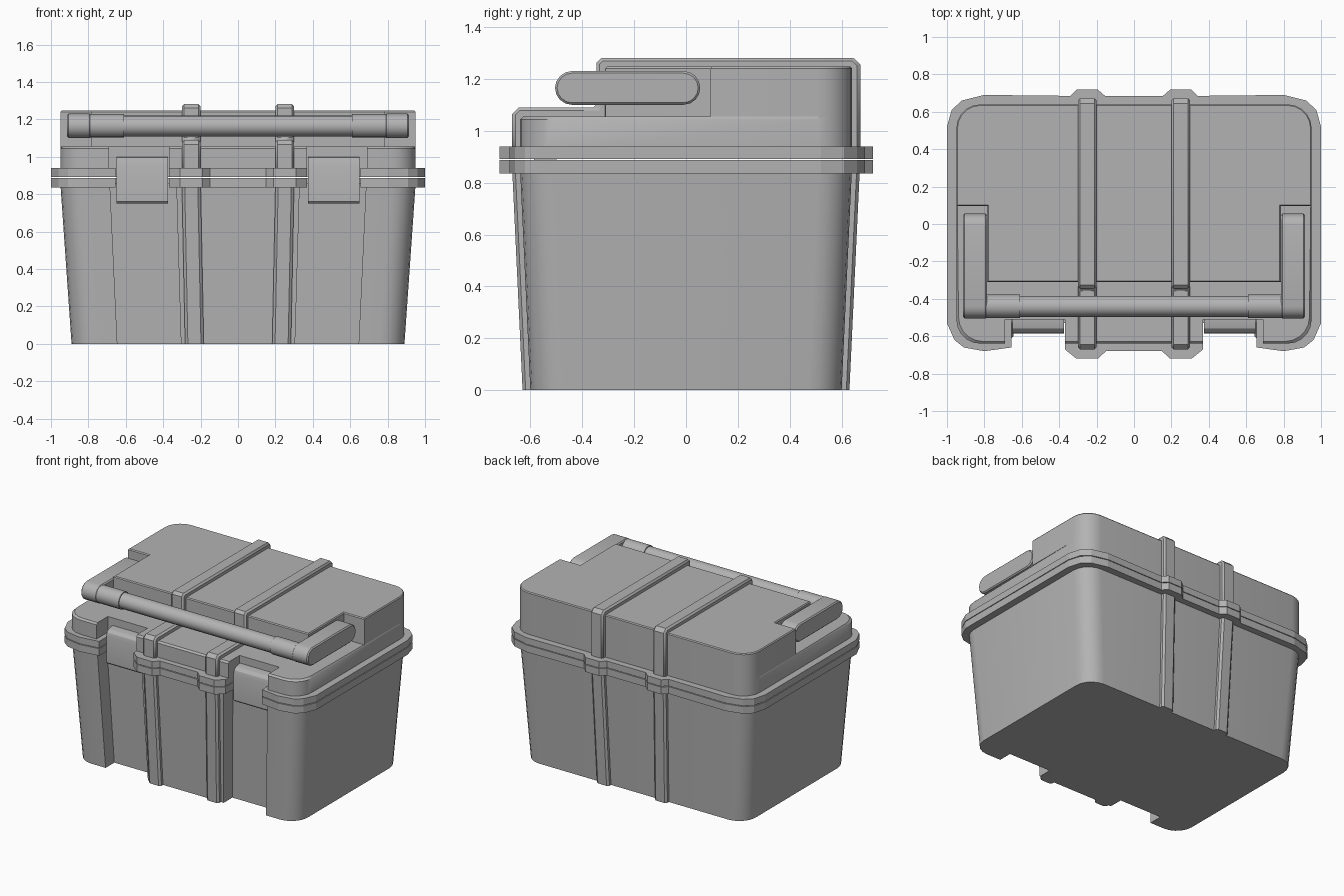
import bpy, bmesh, math

if "Cube" in bpy.data.objects:
    bpy.data.objects.remove(bpy.data.objects["Cube"])

# Dark plastic for every part
plastic = bpy.data.materials.new("dark_plastic")
plastic.diffuse_color = (0.45, 0.45, 0.45, 1)
plastic.use_nodes = True
plastic.node_tree.nodes["Principled BSDF"].inputs["Base Color"].default_value = plastic.diffuse_color


def finish(name, bm, bevel=0, smooth=True):
    bmesh.ops.recalc_face_normals(bm, faces=bm.faces[:])
    me = bpy.data.meshes.new(name)
    bm.to_mesh(me)
    bm.free()
    me.materials.append(plastic)
    ob = bpy.data.objects.new(name, me)
    bpy.context.collection.objects.link(ob)
    if bevel:
        m = ob.modifiers.new("bevel", 'BEVEL')
        m.width, m.segments, m.limit_method = bevel, 1, 'ANGLE'
        m.angle_limit = math.radians(50)
    if smooth:
        bpy.ops.object.select_all(action='DESELECT')
        ob.select_set(True)
        bpy.context.view_layer.objects.active = ob
        bpy.ops.object.shade_smooth_by_angle(angle=math.radians(28))
    return ob


def loft(name, rings, **kw):
    """Closed solid through rings of 3D points."""
    bm = bmesh.new()
    vs = [[bm.verts.new(p) for p in r] for r in rings]
    n = len(vs[0])
    for a, b in zip(vs, vs[1:]):
        for i in range(n):
            j = (i + 1) % n
            bm.faces.new((a[i], a[j], b[j], b[i]))
    bm.faces.new(vs[0])
    bm.faces.new(vs[-1])
    return finish(name, bm, **kw)


def extrude_x(name, prof, x0, x1, **kw):
    return loft(name, [[(x, y, z) for y, z in prof] for x in (x0, x1)], **kw)


def level(half, z):
    """Mirror a right-hand half outline into a full ring at height z."""
    return [(x, y, z) for x, y in half] + [(-x, y, z) for x, y in reversed(half)]


def arc(cx, cy, r, a0, a1, n=5):
    return [(cx + r * math.cos(math.radians(a0 + (a1 - a0) * i / n)),
             cy + r * math.sin(math.radians(a0 + (a1 - a0) * i / n))) for i in range(n + 1)]


def tub(X, Y, xi, xo, ry, r=0.13):
    """Rounded rectangle with a latch recess in the front."""
    return ([(xi, -Y), (xi, ry), (xo, ry), (xo, -Y)]
            + arc(X - r, -Y + r, r, -90, 0) + arc(X - r, Y - r, r, 0, 90))


# Tapered body
loft("body", [level(tub(0.89, 0.60, 0.305, 0.645, -0.50), 0),
              level(tub(0.95, 0.64, 0.33, 0.685, -0.53), 0.86)])

# Rims of body and lid, with bumps at the ribs and gaps at the latches
rim = [(0.15, -0.68), (0.19, -0.718), (0.31, -0.718), (0.37, -0.67), (0.37, -0.51),
       (0.655, -0.51), (0.655, -0.66), (0.8, -0.68), (0.91, -0.66), (0.96, -0.62),
       (1, -0.53), (1, 0.52), (0.975, 0.61), (0.92, 0.66), (0.8, 0.69), (0.34, 0.685),
       (0.305, 0.72), (0.195, 0.72), (0.155, 0.685)]
loft("body_rim", [level(rim, 0.835), level(rim, 0.887)], smooth=False)
loft("lid_rim", [level(rim, 0.892), level(rim, 0.94)], smooth=False)

# Lid lower tier, its edge chamfered only where the ledge is open
low = tub(0.95, 0.64, 0.37, 0.69, -0.51)
cut = tub(0.938, 0.628, 0.37, 0.69, -0.51)
edge = [c if c[1] < 0 else p for c, p in zip(cut, low)]
loft("lid_base", [level(low, 0.92), level(low, 1.043), level(edge, 1.055)])


# Lid upper tier, notched for the handle arms
def upper(d):
    return [(0.785 - d, -0.31 + d), (0.785 - d, 0.095 + d), (0.95 - d, 0.095 + d)] \
        + arc(0.82, 0.51, 0.13 - d, 0, 90)


loft("lid_top", [level(upper(0), 1.055), level(upper(0), 1.24), level(upper(0.006), 1.247)])

# Profiles of the strap over the lid, the latch and the handle arm
strap = [(-0.67, 0.92), (-0.67, 1.065), (-0.645, 1.09), (-0.345, 1.09), (-0.345, 1.262),
         (-0.325, 1.281), (0.645, 1.281), (0.672, 1.255), (0.672, 0.92), (0.62, 0.92),
         (0.62, 1.23), (-0.30, 1.23), (-0.30, 1.04), (-0.62, 1.04), (-0.62, 0.92)]
latch = [(-0.50, 0.75), (-0.575, 0.75), (-0.585, 0.76), (-0.585, 0.95),
         (-0.578, 0.975), (-0.56, 0.993), (-0.53, 1.0), (-0.50, 1.0)]
arm = arc(-0.01, 1.165, 0.065, -90, 90, 8) + arc(-0.44, 1.165, 0.065, 90, 270, 8)

for s, side in ((1, "right"), (-1, "left")):
    # Straps, latches and handle arms
    extrude_x("lid_strap_" + side, strap, s * 0.2, s * 0.3, bevel=0.012)
    extrude_x("latch_" + side, latch, s * 0.375, s * 0.65)
    extrude_x("handle_arm_" + side, arm, s * 0.785, s * 0.913, bevel=0.008)
    # Thicker sleeve at each end of the grip
    extrude_x("handle_sleeve_" + side, arc(-0.44, 1.165, 0.063, 0, 337.5, 15),
              s * 0.61, s * 0.80)
    # Body ribs, front and back
    for f, end in ((-1, "front"), (1, "back")):
        loft(f"body_rib_{end}_{side}",
             [[(s * x0, f * (y - 0.06), z), (s * x0, f * (y - 0.012), z),
               (s * (x0 + 0.015), f * y, z), (s * (x1 - 0.015), f * y, z),
               (s * x1, f * (y - 0.012), z), (s * x1, f * (y - 0.06), z)]
              for x0, x1, y, z in ((0.183, 0.283, 0.63, 0), (0.2, 0.3, 0.67, 0.85))],
             smooth=False)

# Handle grip
extrude_x("handle_grip", arc(-0.44, 1.165, 0.056, 0, 337.5, 15), -0.62, 0.62)
